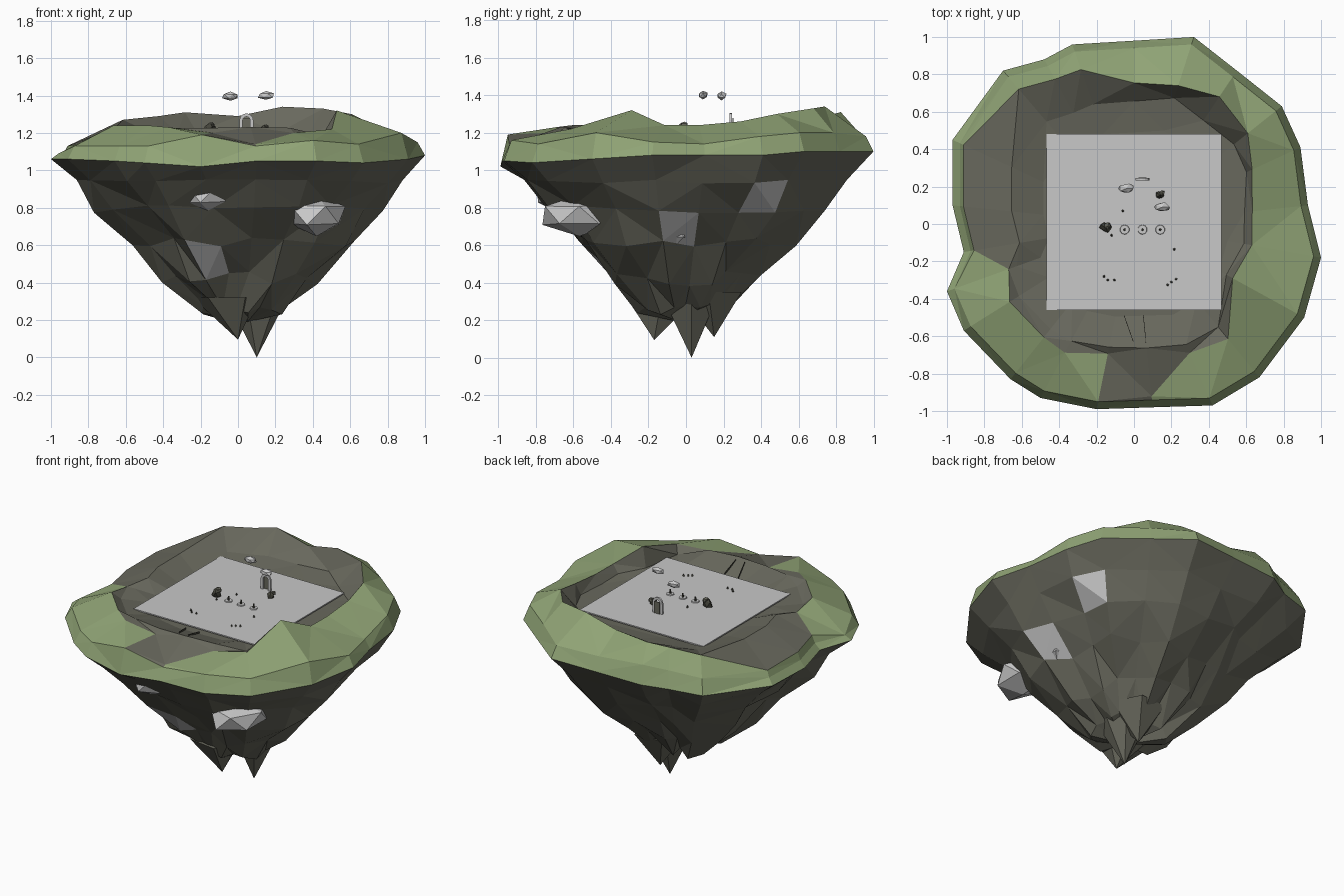
import bpy, bmesh, math, random
from mathutils import Vector, Matrix

random.seed(4)
cube = bpy.data.objects.get("Cube")
if cube:
    bpy.data.objects.remove(cube, do_unlink=True)


def material(name, colour):
    mat = bpy.data.materials.new(name)
    mat.use_nodes = True
    mat.diffuse_color = (*colour, 1)
    mat.node_tree.nodes["Principled BSDF"].inputs["Base Color"].default_value = (*colour, 1)
    return mat


GRASS = material("grass green", (0.28, 0.37, 0.18))
ROCK = material("dark brown rock", (0.14, 0.14, 0.11))
STONE = material("grey stone", (0.58, 0.58, 0.58))
DARK = material("dark foliage", (0.06, 0.06, 0.045))


def finish(name, bm, mats):
    bmesh.ops.recalc_face_normals(bm, faces=bm.faces)
    mesh = bpy.data.meshes.new(name)
    bm.to_mesh(mesh)
    bm.free()
    for mat in mats:
        mesh.materials.append(mat)
    obj = bpy.data.objects.new(name, mesh)
    bpy.context.collection.objects.link(obj)
    return obj


def box(name, centre, size, mat, turn=0, tilt=0):
    bm = bmesh.new()
    place = (Matrix.Translation(centre) @ Matrix.Rotation(turn, 4, "Z")
             @ Matrix.Rotation(tilt, 4, "X") @ Matrix.Diagonal((*size, 1)))
    bmesh.ops.create_cube(bm, size=1, matrix=place)
    return finish(name, bm, [mat])


def cone(name, base, r1, r2, height, sides, mat):
    bm = bmesh.new()
    place = Matrix.Translation(Vector(base) + Vector((0, 0, height / 2)))
    bmesh.ops.create_cone(bm, cap_ends=True, segments=sides, radius1=r1, radius2=r2,
                          depth=height, matrix=place)
    return finish(name, bm, [mat])


def boulder(name, centre, size, mat, rough=0.15):
    bm = bmesh.new()
    bmesh.ops.create_icosphere(bm, subdivisions=1, radius=1)
    for v in bm.verts:
        v.co *= 1 + random.uniform(-rough, rough)
        v.co = Vector(centre) + v.co * Vector(size)
    return finish(name, bm, [mat])


# Rim outline: x, y, rim height, bank height, crest height, crest scale
RIM = [
    (1, -.18, 1.08, 1.15, 1.24, .63), (.93, .1, 1.08, 1.14, 1.24, .68),
    (.89, .41, 1.08, 1.18, 1.26, .71), (.79, .63, 1.1, 1.2, 1.3, .77),
    (.55, .82, 1.1, 1.2, 1.33, .83), (.32, 1, 1.1, 1.18, 1.34, .74),
    (0, .98, 1.09, 1.18, 1.29, .77), (-.33, .96, 1.08, 1.2, 1.31, .86),
    (-.48, .88, 1.06, 1.17, 1.29, .88), (-.7, .82, 1.05, 1.15, 1.27, .88),
    (-.97, .45, 1.05, 1.09, 1.13, .94), (-.97, .1, 1.04, 1.08, 1.13, .94),
    (-.91, -.15, 1.05, 1.09, 1.14, .94), (-1, -.36, 1.06, 1.09, 1.21, .67),
    (-.91, -.57, 1.06, 1.13, 1.24, .73), (-.66, -.83, 1.05, 1.13, 1.24, .73),
    (-.5, -.93, 1.04, 1.13, 1.23, .74), (-.2, -.99, 1.02, 1.19, 1.2, .7),
    (.1, -.98, 1.05, 1.13, 1.14, .94), (.42, -.97, 1.05, 1.16, 1.2, .71),
    (.67, -.82, 1.04, 1.14, 1.22, .75), (.91, -.5, 1.06, 1.2, 1.32, .58),
]
COUNT = len(RIM)


def ring(bm, scale_of, height_of, jitter=0.0, shift=(0, 0)):
    verts = []
    for row in RIM:
        s = scale_of(row) * (1 + random.uniform(-jitter, jitter))
        z = height_of(row) + random.uniform(-jitter, jitter) * 0.4
        verts.append(bm.verts.new((row[0] * s + shift[0], row[1] * s + shift[1], z)))
    return verts


def bridge(bm, a, b, colour_of):
    for i in range(COUNT):
        j = (i + 1) % COUNT
        if (a[i].co - b[j].co).length < (a[j].co - b[i].co).length:
            tris = (a[i], a[j], b[j]), (a[i], b[j], b[i])
        else:
            tris = (a[i], a[j], b[i]), (a[j], b[j], b[i])
        for tri in tris:
            bm.faces.new(tri).material_index = colour_of(i)


def cap(bm, verts, centre):
    hub = bm.verts.new(centre)
    for i in range(COUNT):
        bm.faces.new((verts[i], verts[(i + 1) % COUNT], hub)).material_index = 1


def lip_height(row):
    # Raised at the front and on the left, low beside the floor on the right
    if row[1] < -.9 or (row[0] < -.8 and row[5] > .9):
        return 1.23
    return 1.185 if row[0] > .4 else 1.2


# Island top: grass bank, grass slope up to the crest, brown basin inside
bm = bmesh.new()
rim = ring(bm, lambda r: 1, lambda r: r[2])
bank = ring(bm, lambda r: .96, lambda r: r[3])
crest = ring(bm, lambda r: r[5], lambda r: r[4])
lip = ring(bm, lambda r: min(r[5] - .04, .67), lip_height, .01)
basin = ring(bm, lambda r: .5, lambda r: 1.175)
bridge(bm, rim, bank, lambda i: 0)
bridge(bm, bank, crest, lambda i: 1 if i == 17 else 0)
bridge(bm, crest, lip, lambda i: 1)
bridge(bm, lip, basin, lambda i: 1)
cap(bm, basin, (0, 0, 1.17))

# Island underside: tapering rings of ragged rock
previous = rim
for scale, height, rough in ((.88, .94, .03), (.74, .79, .06), (.57, .61, .08),
                             (.4, .42, .1), (.22, .25, .1)):
    lower = ring(bm, lambda r: scale, lambda r: height, rough,
                 (.04 * (1 - scale), -.03 * (1 - scale)))
    bridge(bm, previous, lower, lambda i: 1)
    previous = lower
cap(bm, previous, (.05, -.03, .19))

# Exposed grey stone facets on the underside
bm.faces.ensure_lookup_table()
under = [f for f in bm.faces if f.calc_center_median().z < 1]
for spot in ((.62, -.08, .7), (.67, .38, .82), (-.1, -.5, .55)):
    under.sort(key=lambda f: (f.calc_center_median() - Vector(spot)).length)
    for face in under[:2]:
        face.material_index = 2
finish("island", bm, [GRASS, ROCK, STONE])

# Outcrops pushing out of the underside
boulder("front_outcrop", (-.16, -.7, .87), (.14, .1, .09), STONE, .1)
boulder("front_left_outcrop", (.42, -.57, .76), (.18, .22, .11), STONE, .1)
boulder("left_outcrop", (.56, -.07, .69), (.08, .1, .1), STONE, .1)
boulder("right_ledge", (-.6, -.22, .78), (.12, .13, .03), ROCK)


# Hanging rock spires
def spire(name, base, radius, tip):
    bm = bmesh.new()
    end = bm.verts.new(tip)
    loop = []
    for i in range(6):
        a = i * math.tau / 6
        r = radius * random.uniform(.85, 1.1)
        loop.append(bm.verts.new((base[0] + r * math.cos(a), base[1] + r * math.sin(a), base[2])))
    for i in range(6):
        bm.faces.new((loop[i], loop[(i + 1) % 6], end))
    bm.faces.new(loop)
    finish(name, bm, [ROCK])


spire("main_spire", (.12, .03, .32), .17, (.1, .03, 0))
spire("front_spire", (-.07, -.13, .32), .2, (0, -.17, .095))
spire("back_spire", (.08, .12, .35), .19, (.09, .15, .11))

# Square stone floor
FLOOR = 1.197
box("stone_floor", (0, .01, FLOOR - .004), (.935, .94, .008), STONE)

# Standing arch with a dark doorway
bm = bmesh.new()
pairs = []
for i in range(-1, 10):
    a = math.pi * max(0, min(i, 8)) / 8
    z = FLOOR if i in (-1, 9) else FLOOR + .07
    pairs.append([bm.verts.new((.045 + r * math.cos(a), .245, z + (r * math.sin(a))))
                  for r in (.037, .02)])
for p, q in zip(pairs, pairs[1:]):
    bm.faces.new((p[0], q[0], q[1], p[1]))
arch = finish("stone_arch", bm, [STONE])
arch.modifiers.new("thickness", "SOLIDIFY").thickness = .012
box("doorway", (.045, .25, FLOOR + .04), (.042, .004, .08), ROCK)

# Floating stones
boulder("floating_stone_right", (-.04, .19, 1.397), (.046, .027, .022), STONE)
boulder("floating_stone_left", (.15, .09, 1.4), (.046, .027, .025), STONE)

# Rock mounds on the floor
for name, x, y, s in (("large_mound", -.15, -.02, .033), ("small_mound", .14, .155, .026)):
    boulder(name, (x, y, FLOOR + s * .6), (s, s * .8, s), DARK, .25)
    boulder(name + "_top", (x + .01, y + .01, FLOOR + s * 1.3), (s * .6, s * .6, s * .7), ROCK, .25)

# Three lamps on round bases
for i in range(3):
    x = -.05 + i * .095
    cone("lamp_base", (x, -.03, FLOOR), .026, .024, .006, 10, STONE)
    cone("lamp_post", (x, -.03, FLOOR), .007, .005, .032, 6, DARK)

# Small plants, the left cluster paler
for x, y in ((-.16, -.28), (-.14, -.3), (-.105, -.3), (.18, -.325), (.2, -.31), (.225, -.295),
             (.215, -.135), (-.12, -.06), (-.06, .07)):
    cone("plant", (x, y, FLOOR), .007, .001, .014, 5, ROCK if x > 0 and y < -.2 else DARK)

# Path edging in front of the floor
box("path_edge_right", (-.028, -.56, 1.203), (.003, .15, .012), DARK, .34, -.25)
box("path_edge_left", (.057, -.56, 1.203), (.003, .15, .012), DARK, .1, -.25)
